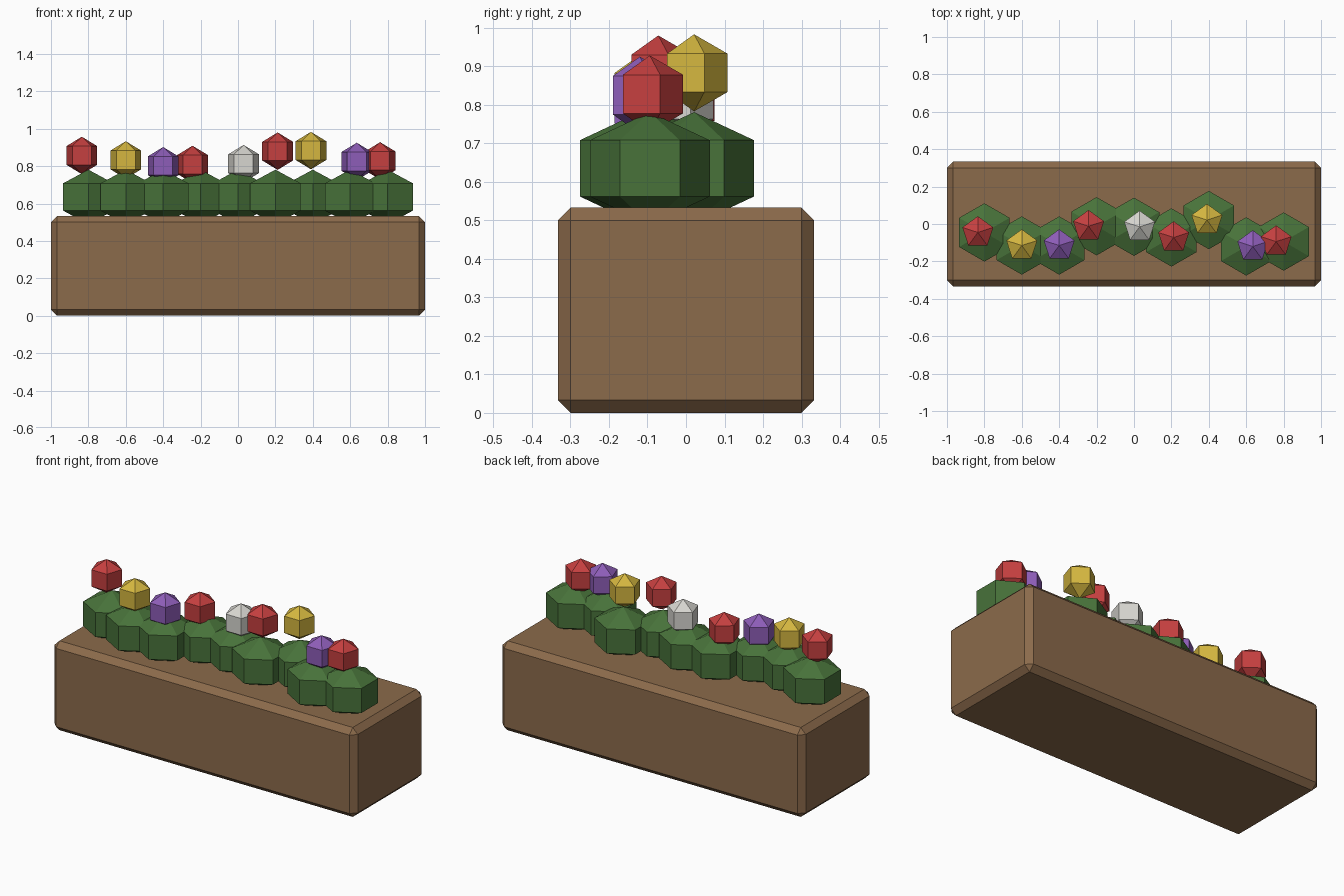
import bpy, bmesh
from math import sin, cos, pi, radians

if "Cube" in bpy.data.objects:
    bpy.data.objects.remove(bpy.data.objects["Cube"])


def material(name, rgb):
    m = bpy.data.materials.new(name)
    m.diffuse_color = (*rgb, 1)
    m.use_nodes = True
    m.node_tree.nodes["Principled BSDF"].inputs["Base Color"].default_value = m.diffuse_color
    return m


def finish(bm, name, mat):
    bmesh.ops.recalc_face_normals(bm, faces=bm.faces)
    me = bpy.data.meshes.new(name)
    bm.to_mesh(me)
    bm.free()
    me.materials.append(mat)
    ob = bpy.data.objects.new(name, me)
    bpy.context.collection.objects.link(ob)
    return ob


def faceted_ball(name, sides, radius, half_height, loc, mat):
    """Three-band sphere with one corner pointing to +y."""
    bm = bmesh.new()
    top = bm.verts.new((0, 0, half_height))
    bottom = bm.verts.new((0, 0, -half_height))
    rings = []
    for z in (half_height / 2, -half_height / 2):
        ring = []
        for i in range(sides):
            a = pi / 2 + 2 * pi * i / sides
            r = radius * sin(radians(60))
            ring.append(bm.verts.new((r * cos(a), r * sin(a), z)))
        rings.append(ring)
    up, low = rings
    for i in range(sides):
        j = (i + 1) % sides
        bm.faces.new((top, up[i], up[j]))
        bm.faces.new((up[i], low[i], low[j], up[j]))
        bm.faces.new((bottom, low[j], low[i]))
    ob = finish(bm, name, mat)
    ob.location = loc
    return ob


wood = material("wood", (0.26, 0.145, 0.07))
leaf = material("leaf", (0.065, 0.17, 0.042))
petals = {
    "red": material("red", (0.56, 0.05, 0.05)),
    "yellow": material("yellow", (0.66, 0.47, 0.05)),
    "purple": material("purple", (0.27, 0.11, 0.48)),
    "white": material("white", (0.68, 0.67, 0.63)),
}

# Planter box with chamfered edges
bm = bmesh.new()
bmesh.ops.create_cube(bm, size=1)
bmesh.ops.scale(bm, vec=(2, 0.666, 0.533), verts=bm.verts)
box = finish(bm, "planter_box", wood)
box.location.z = 0.2665
bevel = box.modifiers.new("chamfer", "BEVEL")
bevel.width = 0.033
bevel.segments = 1

# One bush and one flower per slot: bush y, flower x, flower z, colour
slots = [
    (-0.045, -0.835, 0.857, "red"),
    (-0.115, -0.60, 0.833, "yellow"),
    (-0.115, -0.40, 0.802, "purple"),
    (-0.012, -0.243, 0.809, "red"),
    (-0.015, 0.03, 0.813, "white"),
    (-0.072, 0.212, 0.880, "red"),
    (0.021, 0.39, 0.883, "yellow"),
    (-0.12, 0.635, 0.825, "purple"),
    (-0.094, 0.76, 0.828, "red"),
]
for i, (y, fx, fz, colour) in enumerate(slots):
    faceted_ball(f"bush_{i + 1}", 6, 0.18, 0.146, (-0.8 + 0.2 * i, y, 0.635), leaf)
    faceted_ball(f"flower_{i + 1}", 5, 0.1, 0.1, (fx, y, fz), petals[colour])
